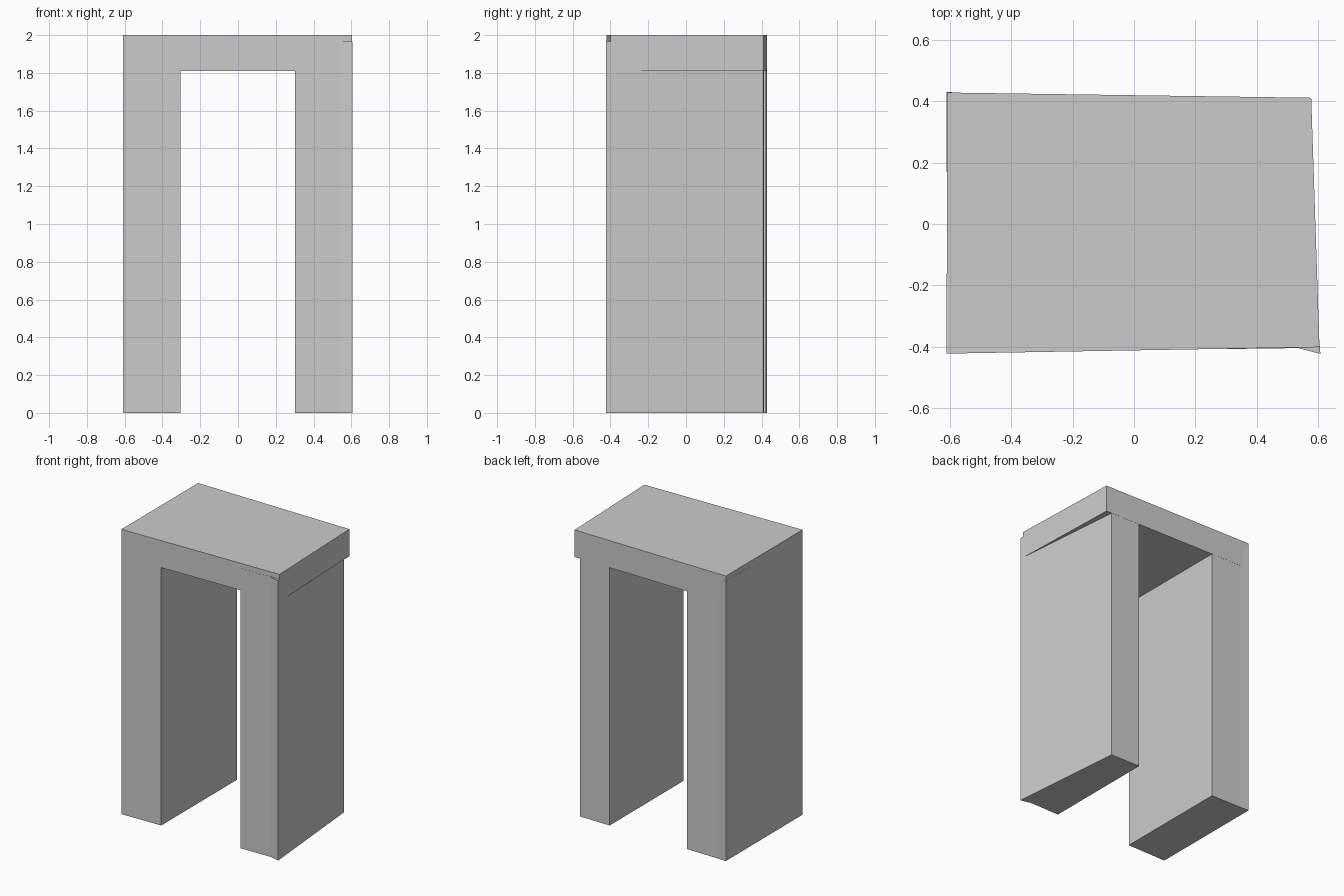
import bpy, bmesh

if "Cube" in bpy.data.objects:
    bpy.data.objects.remove(bpy.data.objects["Cube"])


def prism(name, outline, z0, z1):
    """Upright solid from a plan outline (counter-clockwise)."""
    bm = bmesh.new()
    low = [bm.verts.new((x, y, z0)) for x, y in outline]
    high = [bm.verts.new((x, y, z1)) for x, y in outline]
    bm.faces.new(low[::-1])
    bm.faces.new(high)
    n = len(outline)
    for i in range(n):
        j = (i + 1) % n
        bm.faces.new((low[i], low[j], high[j], high[i]))
    mesh = bpy.data.meshes.new(name)
    bm.to_mesh(mesh)
    bm.free()
    obj = bpy.data.objects.new(name, mesh)
    bpy.context.collection.objects.link(obj)
    return obj


# Slightly skewed top slab
prism("top_slab", [(-0.61, -0.422), (0.604, -0.401),
                   (0.577, 0.411), (-0.609, 0.428)], 1.81, 2.0)

# Left leg, flush with the slab
prism("left_leg", [(-0.609, -0.421), (-0.305, -0.416),
                   (-0.305, 0.423), (-0.54, 0.426), (-0.61, 0.43)], 0.0, 1.965)

# Right leg: front corner flares out, back corner sits under the overhang
prism("right_leg", [(0.303, -0.407), (0.535, -0.404), (0.607, -0.423),
                    (0.534, 0.411), (0.303, 0.414)], 0.0, 1.965)
